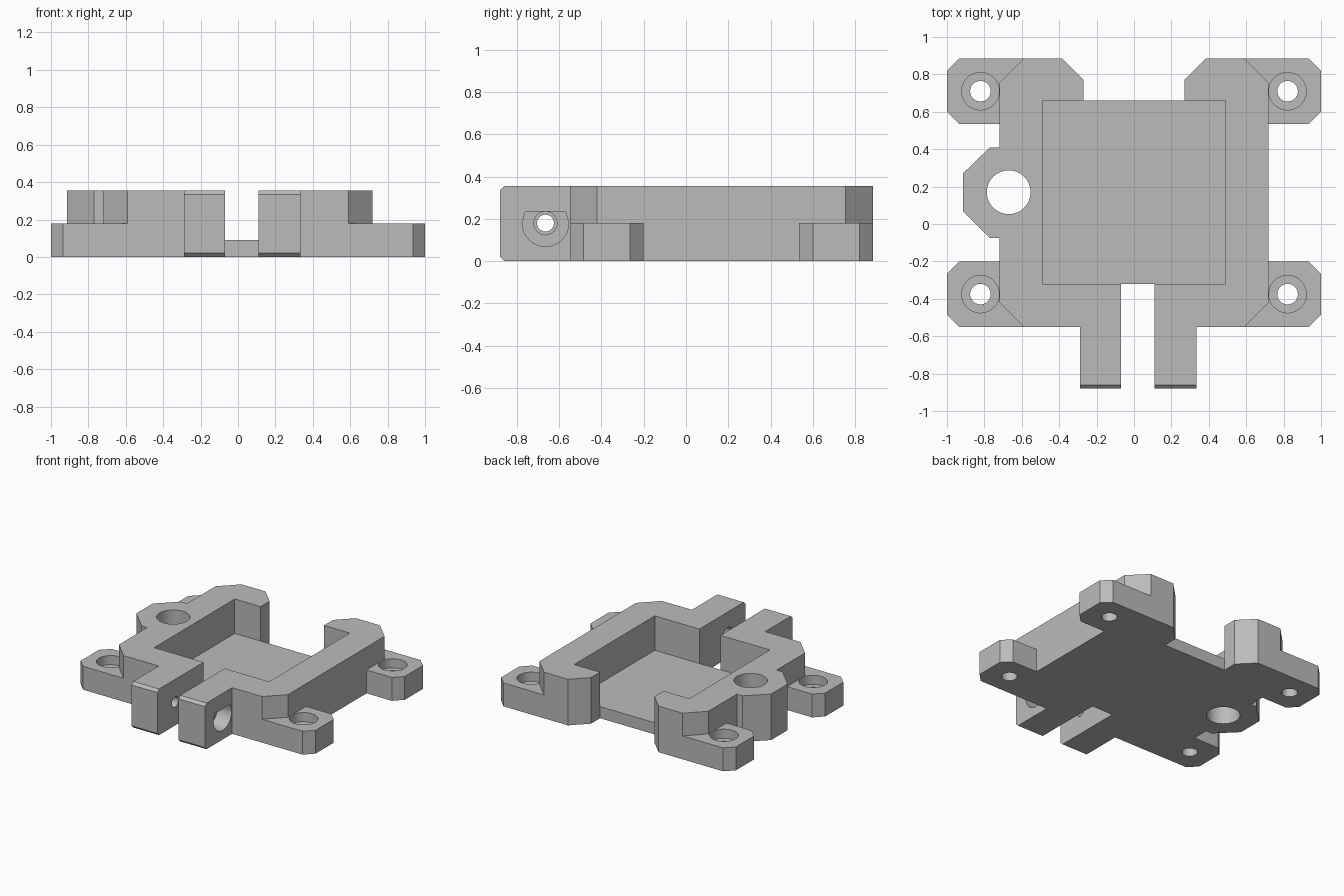
import bpy
import bmesh
from math import cos, sin, tau

cube = bpy.data.objects.get("Cube")
if cube:
    bpy.data.objects.remove(cube, do_unlink=True)

H = 0.355        # full height
FOOT_H = 0.18    # mounting foot height
FLOOR = 0.09     # tray floor height

grey = bpy.data.materials.new("plain grey")
grey.use_nodes = True
colour = (0.5, 0.5, 0.5, 1)
grey.diffuse_color = colour
grey.node_tree.nodes["Principled BSDF"].inputs["Base Color"].default_value = colour


def prism(name, pts, lo, hi, axis="Z"):
    """Extrude a counter-clockwise profile along z (xy points) or x (yz points)."""
    bm = bmesh.new()
    place = (lambda a, b, c: (a, b, c)) if axis == "Z" else (lambda a, b, c: (c, a, b))
    face = bm.faces.new([bm.verts.new(place(a, b, lo)) for a, b in pts])
    ext = bmesh.ops.extrude_face_region(bm, geom=[face])
    shift = place(0, 0, hi - lo)
    bmesh.ops.translate(bm, vec=shift,
                        verts=[g for g in ext["geom"] if isinstance(g, bmesh.types.BMVert)])
    bmesh.ops.recalc_face_normals(bm, faces=bm.faces)
    mesh = bpy.data.meshes.new(name)
    bm.to_mesh(mesh)
    bm.free()
    mesh.materials.append(grey)
    obj = bpy.data.objects.new(name, mesh)
    bpy.context.collection.objects.link(obj)
    return obj


def circle(a, b, r, n=48):
    return [(a + r * cos(tau * i / n), b + r * sin(tau * i / n)) for i in range(n)]


def rect(a0, b0, a1, b1):
    return [(a0, b0), (a1, b0), (a1, b1), (a0, b1)]


def combine(target, tool, operation):
    """Apply one boolean and discard the tool."""
    tool.hide_render = True
    mod = target.modifiers.new(operation.lower(), "BOOLEAN")
    mod.operation, mod.solver, mod.object = operation, "EXACT", tool
    bpy.context.view_layer.objects.active = target
    bpy.ops.object.modifier_apply(modifier=mod.name)
    bpy.data.objects.remove(tool, do_unlink=True)


# Main body with two clamp prongs at the front and two horns at the back
body = prism("bracket_body", [
    (-0.72, -0.42), (-0.59, -0.55), (-0.29, -0.55), (-0.29, -0.88), (-0.07, -0.88),
    (-0.07, -0.32), (0.11, -0.32), (0.11, -0.88), (0.335, -0.88), (0.335, -0.55),
    (0.59, -0.55), (0.72, -0.42), (0.72, 0.755), (0.59, 0.885), (0.385, 0.885),
    (0.27, 0.77), (0.27, 0.66), (-0.27, 0.66), (-0.27, 0.77), (-0.385, 0.885),
    (-0.59, 0.885), (-0.72, 0.755)], 0, H)

# Side ear
ear = prism("side_ear", [
    (-0.6, -0.075), (-0.6, 0.41), (-0.77, 0.41), (-0.915, 0.27),
    (-0.915, 0.07), (-0.77, -0.075)], 0, H)
combine(body, ear, "UNION")

# Corner mounting feet
for s in (-1, 1):
    for y0, y1 in ((-0.55, -0.2), (0.535, 0.885)):
        c = 0.065
        pts = [(0.55, y0), (1 - c, y0), (1, y0 + c), (1, y1 - c), (1 - c, y1), (0.55, y1)]
        foot = prism("mounting_foot", [(s * x, y) for x, y in pts], 0, FOOT_H)
        combine(body, foot, "UNION")

# Open tray
combine(body, prism("tray_cutter", rect(-0.49, -0.32, 0.49, 0.66), FLOOR, 1), "DIFFERENCE")

# Screw holes and counterbores in the feet
for x in (-0.821, 0.821):
    for y in (-0.375, 0.71):
        combine(body, prism("screw_hole", circle(x, y, 0.055), -0.1, 0.3), "DIFFERENCE")
        combine(body, prism("counterbore", circle(x, y, 0.1), 0.11, FOOT_H + 0.02), "DIFFERENCE")

# Large ear hole
combine(body, prism("ear_hole", circle(-0.67, 0.17, 0.117, 64), -0.1, 0.5), "DIFFERENCE")

# Clamp screw: narrow hole, wider hole, flat-topped head recess
py, pz = -0.665, 0.18
combine(body, prism("narrow_hole", circle(py, pz, 0.04), -0.4, 0, "X"), "DIFFERENCE")
combine(body, prism("wide_hole", circle(py, pz, 0.055), 0.05, 0.4, "X"), "DIFFERENCE")
recess = [(y, z) for y, z in circle(py, pz, 0.11) if z < 0.235]
recess_top = [(py + 0.095, 0.235), (py - 0.095, 0.235)]
split = next(i for i, (y, z) in enumerate(recess) if y < py and z > pz - 0.001)
recess = sorted(recess, key=lambda p: p[0] - py if p[1] < pz else 9)
recess = [p for p in recess if p[1] < pz]
recess = [(py - 0.11, pz)] + recess + [(py + 0.11, pz)] + recess_top
combine(body, prism("head_recess", recess, 0.215, 0.4, "X"), "DIFFERENCE")

# Bevelled prong tips
for tri in ([(-0.9, 0.315), (-0.84, 0.375), (-0.9, 0.375)],
            [(-0.9, 0.04), (-0.9, -0.02), (-0.84, -0.02)]):
    combine(body, prism("tip_cutter", tri, -0.5, 0.5, "X"), "DIFFERENCE")

# Smooth the bores, keep the edges sharp
bpy.ops.object.select_all(action="DESELECT")
body.select_set(True)
bpy.context.view_layer.objects.active = body
bpy.ops.object.shade_smooth_by_angle(angle=0.5)
